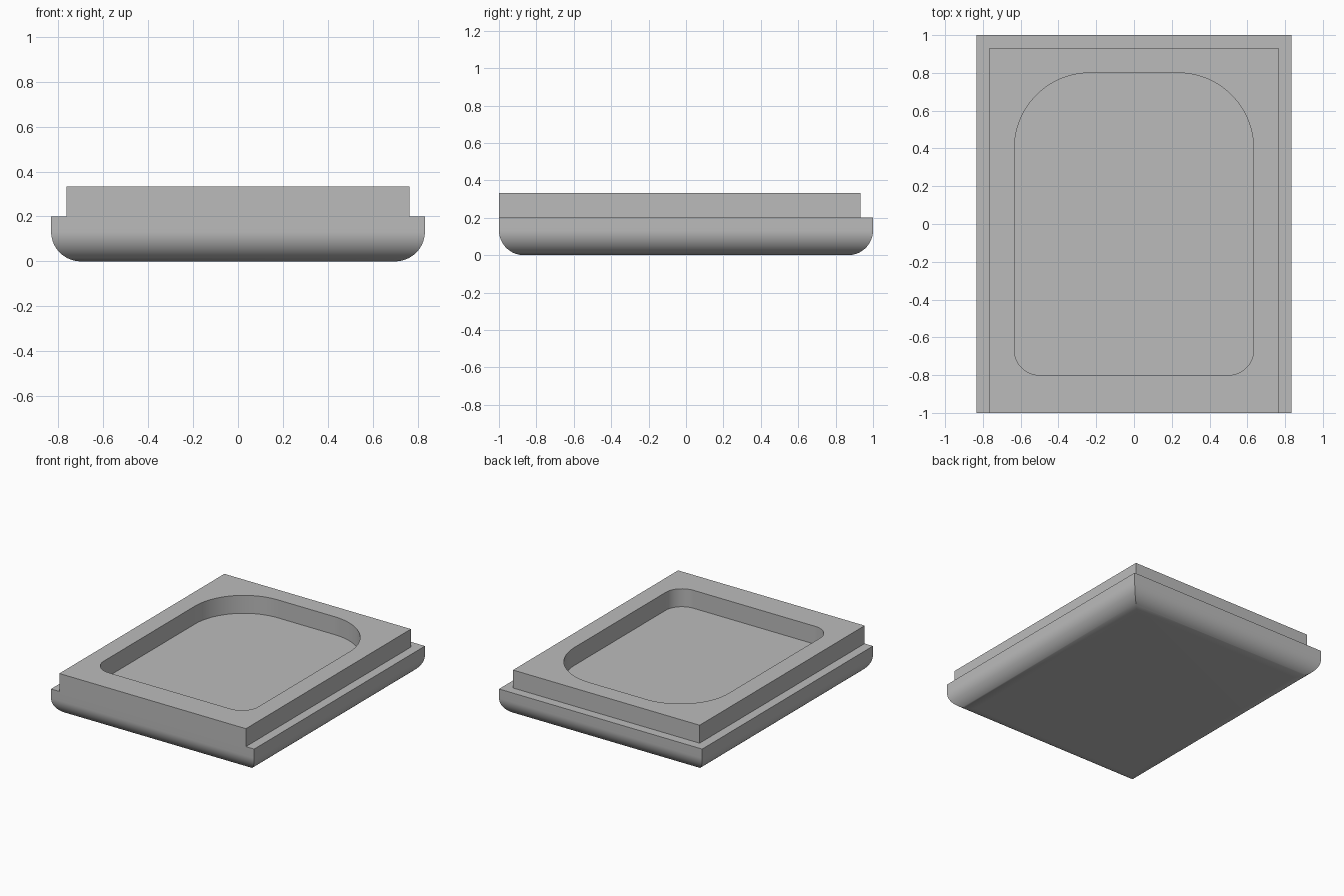
import bpy, bmesh
from math import sin, cos, pi

cube = bpy.data.objects.get("Cube")
if cube:
    bpy.data.objects.remove(cube)

HALF_X, HALF_Y = 0.833, 1.0
TOP, LEDGE, ROUND = 0.333, 0.2, 0.133

grey = bpy.data.materials.new("plain grey")
grey.use_nodes = True
colour = (0.5, 0.5, 0.5, 1)
grey.diffuse_color = colour
grey.node_tree.nodes["Principled BSDF"].inputs["Base Color"].default_value = colour


def loft(name, rings):
    """Closed solid through stacked rings, bottom to top."""
    bm = bmesh.new()
    loops = [[bm.verts.new(p) for p in ring] for ring in rings]
    n = len(loops[0])
    bm.faces.new(loops[0][::-1])
    bm.faces.new(loops[-1])
    for a, b in zip(loops, loops[1:]):
        for i in range(n):
            j = (i + 1) % n
            bm.faces.new((a[i], a[j], b[j], b[i]))
    bmesh.ops.recalc_face_normals(bm, faces=bm.faces)
    mesh = bpy.data.meshes.new(name)
    bm.to_mesh(mesh)
    bm.free()
    mesh.materials.append(grey)
    obj = bpy.data.objects.new(name, mesh)
    bpy.context.collection.objects.link(obj)
    return obj


def prism(name, outline, z0, z1):
    return loft(name, [[(x, y, z) for x, y in outline] for z in (z0, z1)])


def rectangle(inset, z):
    x, y = HALF_X - inset, HALF_Y - inset
    return [(-x, -y, z), (x, -y, z), (x, y, z), (-x, y, z)]


def arc(cx, cy, r, start, steps=24):
    """Quarter circle, counter-clockwise."""
    return [(cx + r * cos(start + pi / 2 * i / steps),
             cy + r * sin(start + pi / 2 * i / steps)) for i in range(steps + 1)]


# Body with rounded underside and mitred corners
steps = 20
rings = []
for i in range(steps + 1):
    a = pi / 2 * i / steps
    rings.append(rectangle(ROUND * (1 - sin(a)), ROUND * (1 - cos(a))))
rings.append(rectangle(0, TOP))
body = loft("tray_body", rings)

# Ledge around left, back and right
sx, sy, far = 0.765, 0.933, 1.3
ledge = prism("ledge_cutter", [(-far, -far), (-sx, -far), (-sx, sy), (sx, sy),
                               (sx, -far), (far, -far), (far, far), (-far, far)],
              LEDGE, 0.6)

# Pocket with wide back corners and tight front corners
px, py, big, small = 0.633, 0.8, 0.4, 0.133
outline = (arc(px - big, py - big, big, 0)
           + arc(big - px, py - big, big, pi / 2)
           + arc(small - px, small - py, small, pi)
           + arc(px - small, small - py, small, 3 * pi / 2))
pocket = prism("pocket_cutter", outline, LEDGE, 0.6)

bpy.ops.object.select_all(action="DESELECT")
bpy.context.view_layer.objects.active = body
body.select_set(True)
for cutter in (ledge, pocket):
    cutter.hide_render = True
    mod = body.modifiers.new(cutter.name, "BOOLEAN")
    mod.operation = "DIFFERENCE"
    mod.solver = "EXACT"
    mod.object = cutter
    bpy.ops.object.modifier_apply(modifier=mod.name)
    bpy.data.objects.remove(cutter)

bpy.ops.object.shade_smooth_by_angle(angle=pi / 6)
